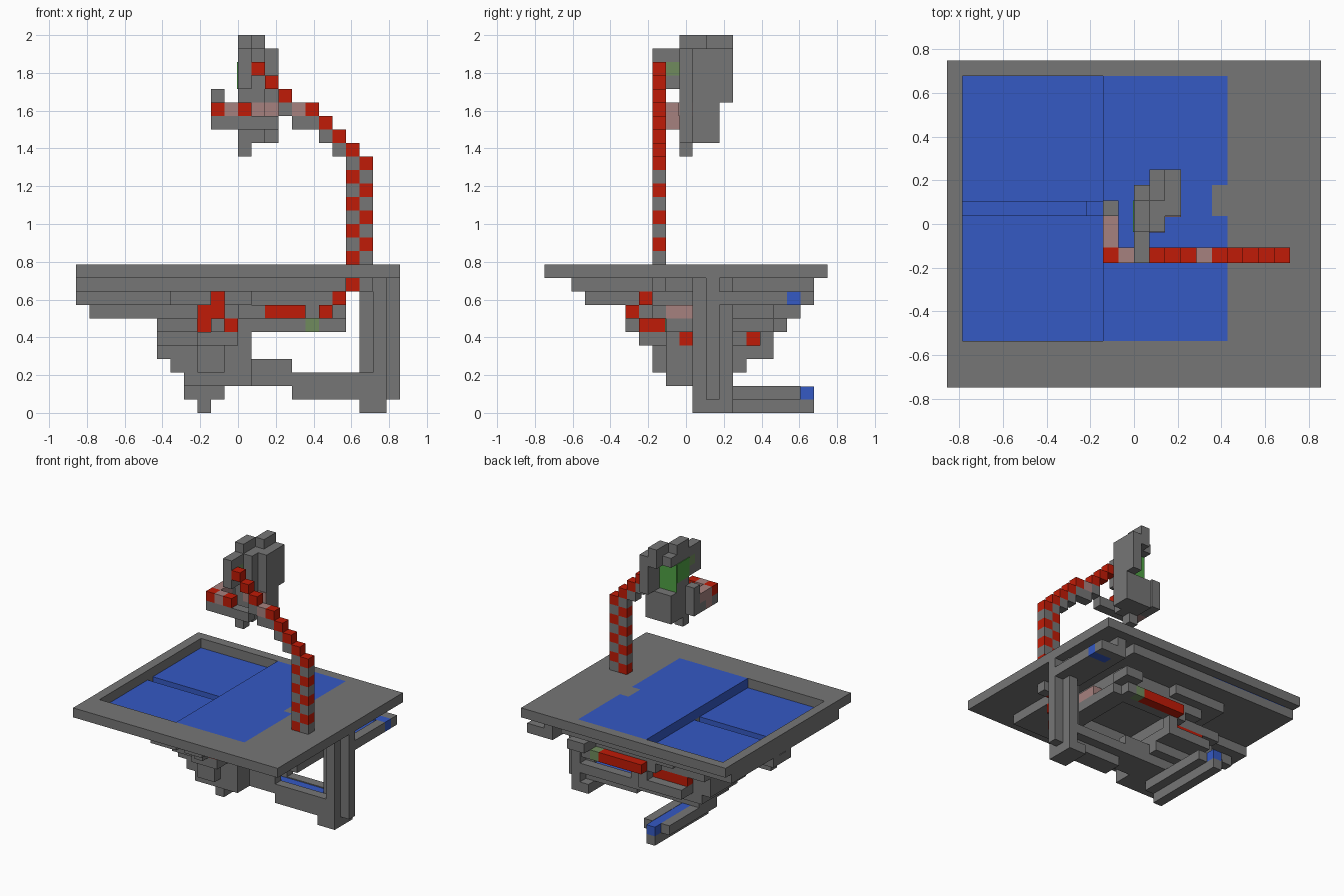
import bpy
import bmesh
from mathutils import Vector

cube = bpy.data.objects.get("Cube")
if cube:
    bpy.data.objects.remove(cube, do_unlink=True)

CELL = 1 / 14
ORIGIN = Vector((12, 10.5, 0))


def material(name, *rgb):
    m = bpy.data.materials.new(name)
    m.use_nodes = True
    m.diffuse_color = (*rgb, 1)
    m.node_tree.nodes["Principled BSDF"].inputs["Base Color"].default_value = (*rgb, 1)
    return m


gray = material("stone_gray", .18, .18, .18)
blue = material("water_blue", .035, .1, .55)
red = material("brick_red", .53, .011, .002)
pink = material("pale_pink", .38, .22, .21)
sage = material("sage_green", .16, .26, .11)
green = material("leaf_green", .08, .36, .06)


def blocks(name, mat, *boxes):
    """One object from grid boxes: x start, x end, y start, y end, z start, z end."""
    bm = bmesh.new()
    for x0, x1, y0, y1, z0, z1 in boxes:
        low, high = Vector((x0, y0, z0)), Vector((x1, y1, z1))
        made = bmesh.ops.create_cube(bm, size=1)["verts"]
        for v in made:
            mid = (low + high) / 2 - ORIGIN
            v.co = (mid + v.co * (high - low)) * CELL
    mesh = bpy.data.meshes.new(name)
    bm.to_mesh(mesh)
    bm.free()
    mesh.materials.append(mat)
    ob = bpy.data.objects.new(name, mesh)
    bpy.context.scene.collection.objects.link(ob)
    return ob


def cells(name, mat, spots, y):
    """Single cells at (x, z) in one depth row."""
    return blocks(name, mat, *[(x, x + 1, y, y + 1, z, z + 1) for x, z in spots])


# Deck with a sunken basin and a flush pool
blocks("deck_rim", gray,
       (0, 24, 0, 3, 10, 11), (0, 24, 20, 21, 10, 11), (0, 1, 3, 20, 10, 11),
       (18, 24, 3, 20, 10, 11), (17, 18, 11, 13, 10, 11))
blocks("raised_pool", blue, (10, 17, 3, 20, 10, 11),
       (17, 18, 3, 11, 10, 11), (17, 18, 13, 20, 10, 11))
SKIN = .06
blocks("basin_slab", gray, (1, 10, 3, 11, 9, 10 - SKIN),
       (1, 10, 12, 20, 9, 10 - SKIN), (10, 20, 3, 20, 9, 10),
       (0, 20, 2, 3, 9, 10), (0, 1, 3, 20, 9, 10))
blocks("basin_water", blue, (1, 10, 3, 11, 10 - SKIN, 10),
       (1, 10, 12, 20, 10 - SKIN, 10))

# Drain channel along the basin and the pipe beneath it
blocks("channel_water", blue, (1, 9, 11, 12, 9 - SKIN, 9), (9, 10, 11, 12, 8, 8.5),
       (1, 10, 11, 11 + SKIN, 9, 10), (1, 10, 12 - SKIN, 12, 9, 10))
blocks("channel_pipe", gray, (0, 9, 10, 11, 8, 9), (0, 9, 12, 13, 8, 9),
       (0, 9, 11, 12, 8, 9 - SKIN), (1, 10, 11, 12, 7, 8))

# Side gutter, drop pipe and lower gutters
blocks("side_gutter", gray, (21, 22, 13, 20, 8, 10), (23, 24, 13, 18, 8, 9),
       (22, 23, 13, 18, 8, 8.7), (22, 24, 19, 20, 8, 9))
blocks("side_gutter_water", blue, (22, 23, 13, 18, 8.7, 8.8), (22, 24, 18, 19, 8, 9))
blocks("drop_pipe", gray, (22, 23, 11, 14, 1, 10), (21, 22, 12, 13, 1, 10),
       (23, 24, 12, 13, 1, 10), (21, 23, 11, 14, 0, 1))
blocks("lower_gutter", gray, (16, 21, 12, 13, 1, 2), (12, 22, 11, 12, 2, 3),
       (12, 22, 13, 14, 2, 3), (12, 16, 11, 12, 3, 4), (16, 22, 11, 12, 1, 2),
       (12, 16, 13, 14, 3, 4))
blocks("lower_gutter_water", blue, (12, 21, 12, 13, 2.1, 2.9))
blocks("lower_gutter_floor", gray, (12, 21, 12, 13, 2, 2.1))
blocks("outlet_gutter", gray, (9, 10, 11, 20, 0, 1), (9, 10, 11, 12, 1, 2),
       (8, 9, 11, 19, 1, 2), (10, 11, 11, 19, 1, 2), (8, 11, 9, 14, 2, 3))
blocks("outlet_water", blue, (9, 10, 12, 20, 1, 1.97))

# Stepped underbody with an open frame on its right
blocks("underbody", gray,
       (7, 9, 3, 18, 8, 9), (9, 10, 3, 11, 8, 9), (9, 10, 12, 18, 8, 9),
       (11, 13, 3, 18, 8, 9), (10, 11, 9, 18, 8, 9),
       (13, 19, 7, 17, 8, 9), (9, 11, 9, 17, 7, 8), (11, 19, 7, 17, 7, 8),
       (18, 20, 17, 19, 7, 8),
       (11, 18, 16, 17, 6, 7), (12, 18, 9, 10, 6, 7), (18, 20, 9, 17, 6, 7),
       (6, 12, 9, 16, 6, 7), (6, 9, 7, 9, 6, 7), (10, 11, 7, 9, 6, 7),
       (6, 12, 8, 15, 5, 6), (9, 12, 7, 8, 5, 6),
       (6, 13, 9, 15, 4, 5), (7, 13, 9, 15, 3, 4), (8, 13, 9, 14, 2, 3))
blocks("rear_red_bands", red, (12, 17, 17, 18, 6, 7), (8, 12, 15, 16, 5, 6))
blocks("rear_sage_cell", sage, (17, 18, 17, 18, 6, 7))
blocks("rear_ledge", gray, (8, 13, 15, 17, 4, 5), (12, 13, 16, 17, 5, 6),
       (18, 19, 17, 18, 6, 7))
blocks("front_sage_cell", sage, (17, 18, 9 - SKIN, 9, 6, 7))
blocks("front_red_cells", red, (9, 11, 8, 9, 7, 8), (9, 10, 8, 9, 6, 7),
       (10, 11, 8, 9, 8, 9), (14, 17, 6, 7, 7, 8), (11, 12, 7, 9, 6, 7))
blocks("front_side_cell", red, (12, 13, 10, 11, 5, 6))
blocks("front_ledge", gray, (12, 14, 6, 7, 7, 8), (10, 11, 6, 7, 6, 7),
       (12, 13, 9, 10, 5, 6), (19, 20, 8, 9, 7, 8), (9, 11, 8, 9, 3, 5))
blocks("side_pink_band", pink, (19, 20, 9, 14, 7, 8))

# Striped tail: two staggered columns, then steps up to the figure
ROW = 8
column = [(x, z) for x, top in ((20, 20), (21, 19)) for z in range(11, top)]
steps = [(20 - n, 19 + n) for n in range(4)]
climb = [(15 - n, 23 + n) for n in range(3)]
cells("tail_red", red, [c for c in column if sum(c) % 2] + steps[1:] + climb + [(20, 9)], ROW)
cells("tail_gray", gray, [c for c in column if not sum(c) % 2]
      + [(x, z - 1) for x, z in steps[1:]] + [(16, 21), (15, 22), (21, 9)], ROW)
cells("tail_pink", pink, [(16, 22)], ROW)
cells("tail_root", red, [(19, 8)], ROW - 1)
cells("tail_end", red, [(18, 7)], ROW - 2)

# Standing figure, hollowed at the back under its top
blocks("figure_body", gray,
       (12, 14, 10, 12, 20, 27), (12, 14, 12, 13, 20, 23), (12, 13, 10, 12, 27, 28),
       (12, 14, 12, 13, 26, 27), (13, 14, 12, 14, 27, 28), (13, 14, 13, 14, 26, 27),
       (14, 15, 11, 13, 20, 27), (14, 15, 13, 14, 23, 27),
       (12, 13, 10, 11, 19, 20), (12, 13, 8, 10, 26, 27),
       (12, 13, 8, 9, 24, 26), (12, 13, 9, 10, 24, 25))
blocks("figure_green_patch", green, (12 - SKIN, 12, 10, 12, 24, 26),
       (12, 14, 12, 12 + SKIN, 23, 26))
blocks("figure_sage_cell", sage, (12, 13, 9, 10, 25, 26))
blocks("figure_pink_band", pink, (13, 14, 10 - SKIN, 10, 22, 23),
       (14, 15, 11 - SKIN, 11, 22, 23))

# Curled arm of the figure
blocks("arm_gray", gray, (10, 15, 8, 9, 21, 22), (10, 11, 10, 11, 21, 22),
       (10, 11, 11, 12, 21, 24))
blocks("arm_red", red, (10, 11, 8, 9, 22, 23), (12, 13, 8, 9, 22, 23))
blocks("arm_pink", pink, (11, 12, 8, 9, 22, 23), (10, 11, 9, 10, 21, 23),
       (10, 11, 10, 11, 22, 23))
